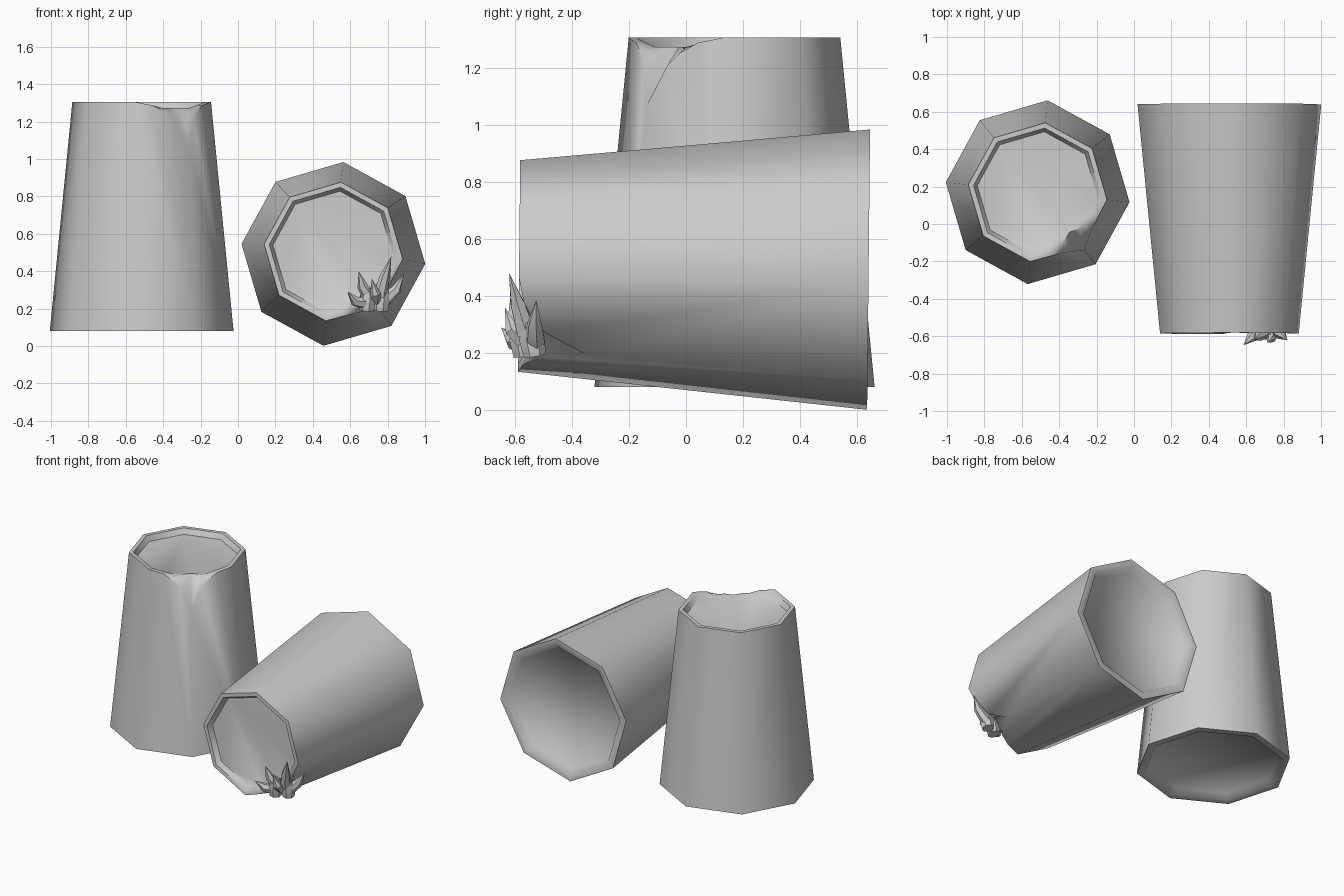
import bpy, bmesh, math
from mathutils import Vector, Matrix

cube = bpy.data.objects.get("Cube")
if cube:
    bpy.data.objects.remove(cube, do_unlink=True)

SIDES = 8
HEIGHT = 1.225
R_BASE, R_TOP = 0.494, 0.373
RECESS = 0.036
START = math.radians(83.8)
CHIP_CORNER = 5
# Distance from the chipped corner (fraction of a side) and depth of the chip
CHIP = [(0, 0.24), (0.25, 0.095), (0.4, 0.055), (0.65, 0.018)]


def finish(bm, name, angle):
    bmesh.ops.recalc_face_normals(bm, faces=bm.faces)
    mesh = bpy.data.meshes.new(name)
    bm.to_mesh(mesh)
    bm.free()
    obj = bpy.data.objects.new(name, mesh)
    bpy.context.collection.objects.link(obj)
    bpy.ops.object.select_all(action='DESELECT')
    obj.select_set(True)
    bpy.context.view_layer.objects.active = obj
    bpy.ops.object.shade_smooth_by_angle(angle=math.radians(angle))
    return obj


def corner(i):
    a = START + i * math.tau / SIDES
    return Vector((math.cos(a), math.sin(a), 0))


def rim_stations(side):
    """Points along one side of the rim, as (direction, chip depth)."""
    a, b = corner(side), corner(side + 1)
    if side == CHIP_CORNER - 1:
        steps = [(0, 0)] + [(1 - t, d) for t, d in reversed(CHIP[1:])]
    elif side == CHIP_CORNER:
        steps = CHIP
    else:
        steps = [(0, 0)]
    return [(a.lerp(b, t), d) for t, d in steps]


def shell(name):
    """Tapered eight-sided shell with recessed ends and a chipped rim."""
    bm = bmesh.new()

    def ring(radius, z):
        return [bm.verts.new(corner(i) * radius + Vector((0, 0, z))) for i in range(SIDES)]

    # Recessed base
    base = [ring(R_BASE, 0), ring(0.445, 0), ring(0.42, RECESS)]
    for a, b in zip(base, base[1:]):
        for i in range(SIDES):
            j = (i + 1) % SIDES
            bm.faces.new((a[i], a[j], b[j], b[i]))
    bm.faces.new(base[-1])

    # Rim, inner edge and recessed top
    outer, inner, floor, first = [], [], [], []
    for side in range(SIDES):
        first.append(len(outer))
        for d, drop in rim_stations(side):
            r = R_TOP + (R_BASE - R_TOP) * drop / HEIGHT
            for loop, radius, depth in (
                    (outer, r, drop),
                    (inner, 0.345 - drop * 0.3, min(drop, RECESS * 0.9)),
                    (floor, 0.325 - drop * 0.25, RECESS)):
                loop.append(bm.verts.new(d * radius + Vector((0, 0, HEIGHT - depth))))
    n = len(outer)
    for a, b in ((outer, inner), (inner, floor)):
        for i in range(n):
            j = (i + 1) % n
            bm.faces.new((a[i], a[j], b[j], b[i]))
    bm.faces.new(floor)

    # Side walls
    first.append(n)
    for i in range(SIDES):
        top = [outer[k % n] for k in range(first[i], first[i + 1] + 1)]
        bm.faces.new([base[0][i], base[0][(i + 1) % SIDES]] + top[::-1])
    return finish(bm, name, 60)


def limb(bm, points, radii, sides=7):
    """Tapered tube through the points; a zero end radius makes a claw tip."""
    pts = [Vector(p) for p in points]
    rings = []
    for i, (p, r) in enumerate(zip(pts, radii)):
        axis = pts[min(i + 1, len(pts) - 1)] - pts[max(i - 1, 0)]
        u = axis.cross(Vector((0, 1, 0.3))).normalized()
        v = axis.normalized().cross(u)
        if r == 0:
            rings.append([bm.verts.new(p)] * sides)
        else:
            rings.append([bm.verts.new(p + r * (u * math.cos(t) + v * math.sin(t)))
                          for t in (k * math.tau / sides for k in range(sides))])
    for a, b in zip(rings, rings[1:]):
        for i in range(sides):
            j = (i + 1) % sides
            quad = (a[i], a[j], b[j], b[i])
            bm.faces.new(list(dict.fromkeys(quad)))
    bm.faces.new(rings[0])


# Standing shell
standing = shell("standing_shell")
standing.location = (-0.515, 0.17, 0.08)

# Shell lying on its side, narrow end to the front
lying = shell("lying_shell")
lying.matrix_world = (Matrix.Translation((0.51, 0.64, 0.492))
                      @ Matrix.Rotation(math.radians(89.4), 4, 'X'))

# Clawed foot gripping the chipped rim: two stubs, then the claws
bm = bmesh.new()
for x, y in ((0.69, -0.565), (0.765, -0.53)):
    limb(bm, [(x, y, 0.19), (x + 0.005, y - 0.01, 0.25), (x + 0.01, y - 0.015, 0.31)],
         [0.04, 0.046, 0.03])
claws = [
    ((0.69, -0.575, 0.23), (0.625, -0.605, 0.24), (0.585, -0.648, 0.29)),
    ((0.70, -0.575, 0.27), (0.665, -0.6, 0.32), (0.645, -0.615, 0.40)),
    ((0.76, -0.56, 0.27), (0.785, -0.59, 0.37), (0.82, -0.62, 0.48)),
    ((0.78, -0.53, 0.24), (0.845, -0.53, 0.30), (0.888, -0.525, 0.385)),
    ((0.73, -0.57, 0.25), (0.735, -0.61, 0.28), (0.715, -0.635, 0.36)),
]
for path in claws:
    limb(bm, path, [0.037, 0.028, 0], sides=6)
finish(bm, "clawed_foot", 40)
